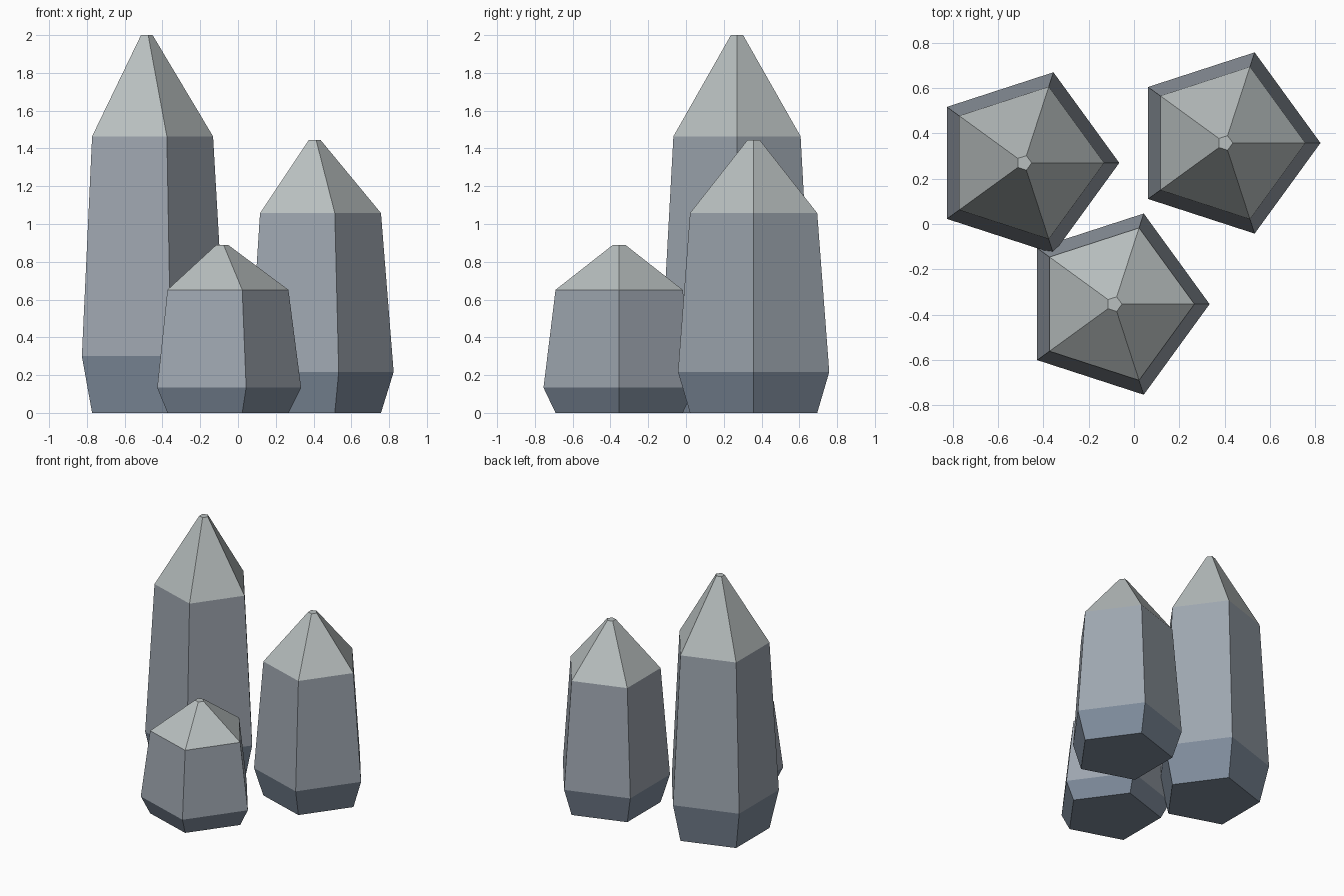
import bpy, bmesh
from math import cos, sin, tau

if "Cube" in bpy.data.objects:
    bpy.data.objects.remove(bpy.data.objects["Cube"])

SIDES = 5
# Shared profile: (radius, fraction of the crystal's height)
PROFILE = [(0.354, 0.0), (0.421, 0.15), (0.354, 0.732), (0.034, 1.0)]
# One colour per band, from base to tip
COLOURS = [("base_slate", (0.21, 0.26, 0.33, 1)),
           ("body_blue_grey", (0.34, 0.38, 0.43, 1)),
           ("tip_pale_grey", (0.48, 0.52, 0.52, 1))]

materials = []
for mat_name, colour in COLOURS:
    mat = bpy.data.materials.new(mat_name)
    mat.diffuse_color = colour
    mat.use_nodes = True
    mat.node_tree.nodes["Principled BSDF"].inputs["Base Color"].default_value = mat.diffuse_color
    materials.append(mat)


def crystal(name, x, y, height):
    bm = bmesh.new()
    rings = [[bm.verts.new((r * cos(tau * i / SIDES), r * sin(tau * i / SIDES), f * height))
              for i in range(SIDES)] for r, f in PROFILE]
    # Side facets between neighbouring rings
    for band, (low, high) in enumerate(zip(rings, rings[1:])):
        for i in range(SIDES):
            j = (i + 1) % SIDES
            bm.faces.new((low[i], low[j], high[j], high[i])).material_index = band
    # Base and tip caps
    bm.faces.new(rings[0][::-1]).material_index = 0
    bm.faces.new(rings[-1]).material_index = 2
    mesh = bpy.data.meshes.new(name)
    for mat in materials:
        mesh.materials.append(mat)
    bm.to_mesh(mesh)
    bm.free()
    obj = bpy.data.objects.new(name, mesh)
    obj.location = (x, y, 0)
    bpy.context.collection.objects.link(obj)


# Cluster of three crystals
crystal("tall_crystal", -0.486, 0.27, 2.0)
crystal("medium_crystal", 0.403, 0.358, 1.445)
crystal("short_crystal", -0.087, -0.354, 0.89)
